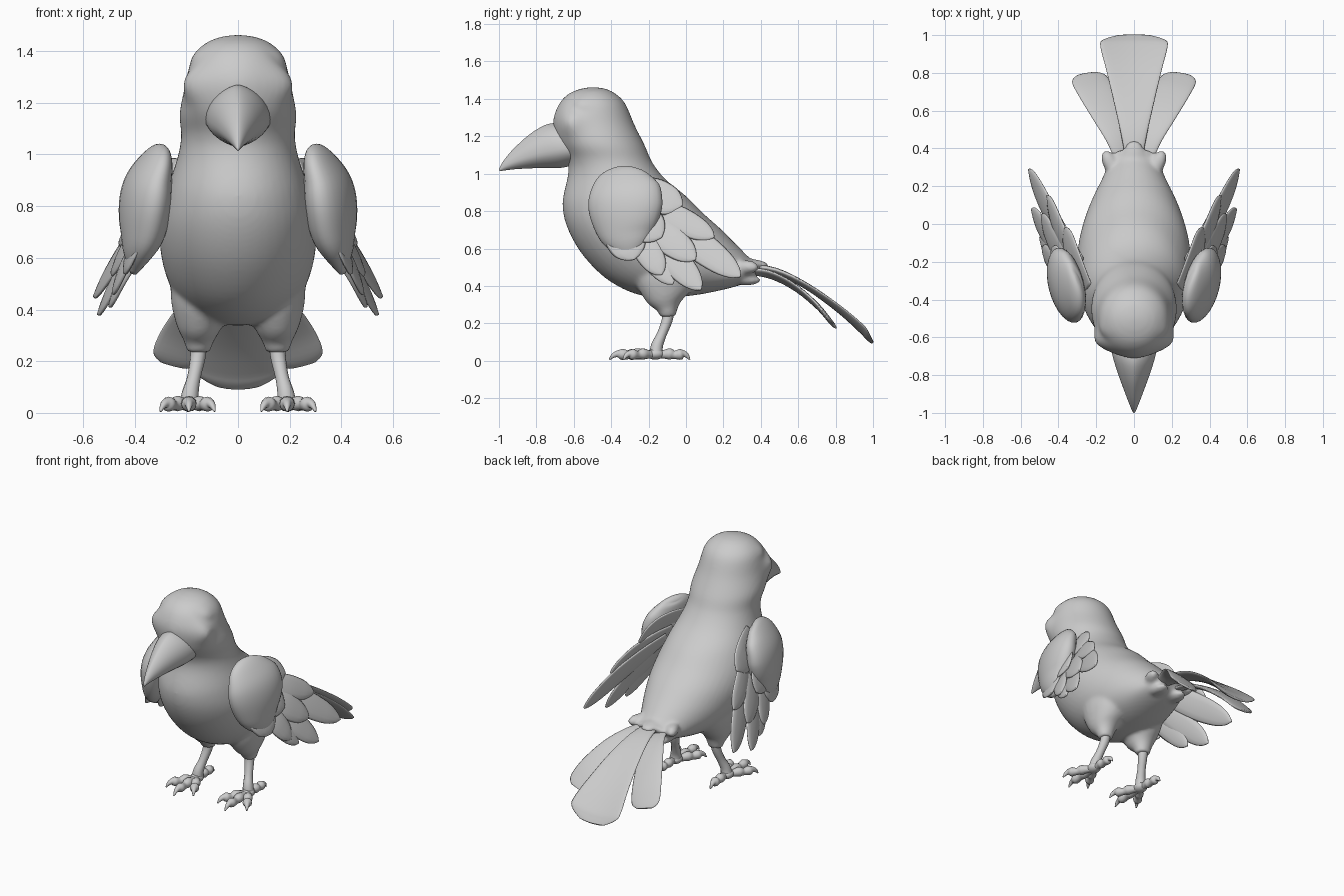
import bpy, bmesh, math
from mathutils import Vector, Matrix, Euler

if "Cube" in bpy.data.objects:
    bpy.data.objects.remove(bpy.data.objects["Cube"])


def spline(keys, steps):
    """Catmull-Rom interpolation of equal-length number tuples."""
    k = [keys[0]] + list(keys) + [keys[-1]]
    out = []
    for i in range(1, len(k) - 2):
        for s in range(steps):
            t = s / steps
            out.append([0.5 * (2*b + (c-a)*t + (2*a-5*b+4*c-d)*t*t + (3*b-a-3*c+d)*t**3)
                        for a, b, c, d in zip(k[i-1], k[i], k[i+1], k[i+2])])
    return out + [list(keys[-1])]


def finish(name, bm, mirror=False):
    bmesh.ops.recalc_face_normals(bm, faces=bm.faces)
    for f in bm.faces:
        f.smooth = True
    me = bpy.data.meshes.new(name)
    bm.to_mesh(me)
    bm.free()
    ob = bpy.data.objects.new(name, me)
    bpy.context.collection.objects.link(ob)
    if mirror:
        m = ob.modifiers.new("Mirror", 'MIRROR')
        m.use_mirror_merge = False
    return ob


def loft(rings):
    bm = bmesh.new()
    vs = [[bm.verts.new(p) for p in r] for r in rings]
    n = len(vs[0])
    for a, b in zip(vs, vs[1:]):
        for i in range(n):
            bm.faces.new((a[i], a[(i+1) % n], b[(i+1) % n], b[i]))
    bm.faces.new(vs[0])
    bm.faces.new(vs[-1])
    return bm


def profile_rings(keys, steps, seg, power=1.0):
    """Rings from (top y,z, side y,z, half width, bottom y,z)."""
    rings = []
    for ty, tz, sy, sz, w, by, bz in spline(keys, steps):
        ring = []
        for i in range(seg):
            a = 2 * math.pi * i / seg
            c, s = math.cos(a), math.sin(a)
            ey, ez = (ty, tz) if c > 0 else (by, bz)
            x = w * math.copysign(abs(s) ** power, s)
            ring.append(Vector((x, sy + (ey-sy)*abs(c), sz + (ez-sz)*abs(c))))
        rings.append(ring)
    return rings


def sweep(name, keys, side=(1, 0, 0), steps=4, seg=12, mirror=True, sag=0.0):
    """Elliptical tube through (x, y, z, half width, half thickness)."""
    pts = spline(keys, steps)
    pos = [Vector(p[:3]) for p in pts]
    rings = []
    for i, p in enumerate(pts):
        t = (pos[min(i+1, len(pos)-1)] - pos[max(i-1, 0)]).normalized()
        u = Vector(side)
        u = (u - t * u.dot(t)).normalized()
        v = t.cross(u)
        ring = []
        for j in range(seg):
            a = 2 * math.pi * j / seg
            q = pos[i] + u * p[3] * math.cos(a) + v * p[4] * math.sin(a)
            q.z += sag * (p[3] * math.cos(a)) ** 2
            ring.append(q)
        rings.append(ring)
    return finish(name, loft(rings), mirror)


def ball(name, loc, size, rot=(0, 0, 0), mirror=True):
    bm = bmesh.new()
    m = Matrix.LocRotScale(Vector(loc), Euler([math.radians(r) for r in rot]), Vector(size))
    bmesh.ops.create_uvsphere(bm, u_segments=28, v_segments=18, radius=1, matrix=m)
    return finish(name, bm, mirror)


def fuse(name, parts):
    """Blend closed parts into one soft skin."""
    bm = bmesh.new()
    dg = bpy.context.evaluated_depsgraph_get()
    for ob in parts:
        bm.from_mesh(ob.evaluated_get(dg).data)
    for ob in parts:
        bpy.data.objects.remove(ob)
    ob = finish(name, bm)
    r = ob.modifiers.new("Remesh", 'REMESH')
    r.mode, r.voxel_size, r.use_smooth_shade = 'VOXEL', .012, True
    s = ob.modifiers.new("Smooth", 'SMOOTH')
    s.factor, s.iterations = .5, 8


# body and head: front y,z, back y,z, half width
body = [(-.505, 1.463, -.495, 1.463, .01), (-.565, 1.453, -.435, 1.455, .07),
        (-.63, 1.425, -.38, 1.43, .13), (-.68, 1.37, -.325, 1.375, .178),
        (-.71, 1.28, -.275, 1.26, .203),
        (-.69, 1.17, -.22, 1.15, .226), (-.64, 1.08, -.18, 1.06, .22),
        (-.63, 1.0, -.11, .97, .235), (-.66, .84, 0, .88, .275),
        (-.63, .70, .09, .79, .30), (-.54, .55, .18, .71, .30),
        (-.40, .42, .25, .64, .275), (-.22, .345, .30, .59, .235),
        (0, .345, .34, .55, .185), (.2, .38, .37, .53, .145),
        (.33, .42, .40, .525, .11), (.37, .46, .40, .50, .03)]
keys = [(f, g, (f+b)/2, (g+h)/2, w, b, h) for f, g, b, h, w in body]
rings = profile_rings(keys, 5, 48)
for r in rings:                      # eye sockets and brows
    for p in r:
        q = Vector((abs(p.x), p.y, p.z))
        d = (q - Vector((.155, -.63, 1.275))).length
        e = (q - Vector((.17, -.58, 1.37))).length
        push = .015 * math.exp(-(e / .05) ** 2) - .045 * math.exp(-(d / .075) ** 2)
        p.x += math.copysign(push, p.x)
skin = [finish("body", loft(rings))]

# thighs and rump tufts, blended into the body
skin.append(sweep("thighs", [(.14, -.10, .54, .12, .17), (.145, -.11, .43, .115, .165),
                             (.15, -.11, .34, .09, .115), (.152, -.10, .28, .06, .06),
                             (.153, -.095, .235, .045, .042)], seg=20))
skin.append(ball("rump_top_tuft", (0, .355, .515), (.06, .09, .028), (-5, 0, 0), False))
skin.append(ball("rump_side_tufts", (.125, .32, .50), (.04, .075, .038), (0, 0, -25)))
skin.append(ball("rump_lower_tufts", (.07, .32, .43), (.05, .08, .027)))
fuse("body", skin)

# beak
beak = [(-.66, 1.27, -.58, 1.14, .13, -.60, 1.045), (-.74, 1.265, -.68, 1.13, .118, -.68, 1.03),
        (-.83, 1.215, -.79, 1.11, .085, -.79, 1.03), (-.92, 1.135, -.90, 1.075, .045, -.90, 1.025),
        (-.975, 1.07, -.965, 1.045, .02, -.965, 1.018), (-1, 1.025, -.998, 1.02, .005, -.995, 1.013)]
finish("beak", loft(profile_rings(beak, 5, 32, 1.35)))

# eyes
ball("eyes", (.142, -.578, 1.287), (.03, .058, .05), (0, -12, -30))

# shoulders of the wings
sweep("wing_shoulders",
      [(.295, -.30, 1.03, .03, .012), (.305, -.305, 1.015, .10, .035), (.325, -.315, .96, .17, .062),
       (.35, -.322, .88, .20, .085), (.36, -.325, .80, .20, .092), (.37, -.32, .70, .165, .082),
       (.39, -.31, .62, .11, .055), (.405, -.295, .54, .02, .012)],
      side=(.25, 1, 0), seg=28)


# wing feathers: base y,z, tip y,z, half width, outward offset
def wing_x(y, z):
    return .36 + .43 * (.8 - z) + .24 * y


feathers = [(-.20, .82, .29, .45, .085, -.025), (-.25, .75, .08, .38, .08, -.02),
            (-.30, .72, -.07, .41, .07, -.015),
            (-.25, .86, .15, .66, .075, 0), (-.28, .80, .05, .54, .085, .004),
            (-.30, .75, -.13, .46, .075, .008),
            (-.34, .94, -.02, .83, .10, .02), (-.38, .86, -.13, .66, .11, .045),
            (-.38, .80, -.28, .54, .11, .035)]
shape = [(0, .5), (.25, .85), (.55, 1), (.8, .82), (.94, .45), (1, .06)]
for n, (by, bz, ty, tz, hw, off) in enumerate(feathers):
    keys = []
    for t, w in shape:
        y, z = by + (ty-by)*t, bz + (tz-bz)*t
        keys.append((wing_x(y, z) + off + .02 * math.sin(math.pi * t), y, z, hw*w, .006 + .008*w))
    across = Vector((0, tz-bz, by-ty)).normalized()
    across.x = -.43 * across.z + .24 * across.y
    sweep(f"wing_feathers_{n+1}", keys, across)

# tail feathers
sweep("tail_centre_feather",
      [(0, .32, .505, .04, .017), (0, .48, .48, .07, .017), (0, .65, .395, .108, .017),
       (0, .82, .27, .148, .016), (0, .94, .16, .178, .015), (0, .975, .12, .165, .013),
       (0, .998, .095, .09, .007)], seg=24, mirror=False, sag=1.2)
sweep("tail_side_feathers",
      [(.06, .32, .48, .035, .015), (.085, .45, .46, .065, .015), (.14, .58, .395, .088, .014),
       (.20, .70, .295, .10, .013), (.238, .77, .213, .095, .012), (.25, .795, .185, .055, .007)],
      side=(1, -.25, .35), seg=20)

# shins
sweep("shins", [(.15, -.09, .30, .034, .034), (.155, -.10, .22, .030, .029), (.17, -.13, .14, .026, .026),
                (.184, -.155, .08, .032, .032), (.19, -.16, .03, .038, .036)])

# toes with knuckles and claws
ball("foot_pads", (.19, -.165, .036), (.04, .048, .03))
for name, tx, ty in (("inner_toes", .09, -.345), ("middle_toes", .19, -.41),
                     ("outer_toes", .30, -.335), ("hind_toes", .195, .02)):
    keys = []
    for t, r, z in ((0, .026, .036), (.2, .022, .034), (.4, .030, .036), (.55, .022, .031),
                    (.72, .029, .034), (.83, .018, .036), (.92, .012, .026), (1, .004, .006)):
        keys.append((.19 + (tx-.19)*t, -.16 + (ty+.16)*t, z, r, r))
    sweep(name, keys, side=(1, 0, 0) if abs(tx-.19) < .05 else (1, (tx-.19)/(-.16-ty), 0))
